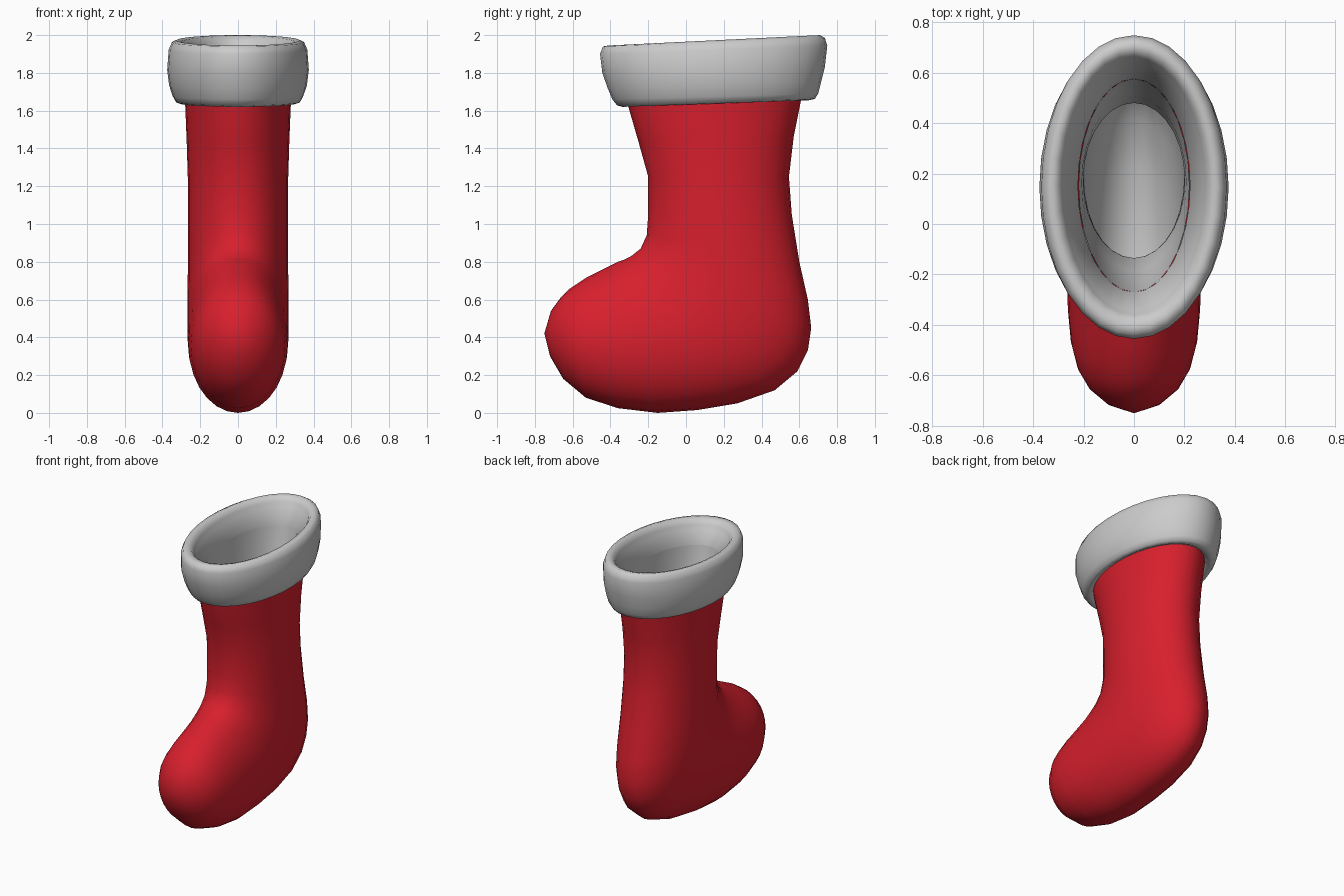
import bpy, bmesh, math
from mathutils import Vector

if "Cube" in bpy.data.objects:
    bpy.data.objects.remove(bpy.data.objects["Cube"])


def loft(name, rings, segs=28, tip=None, closed=False, flip=False, color=None):
    """Skin elliptical rings given as (front y, front z, back y, back z, half width)."""
    bm = bmesh.new()
    loops = []
    for fy, fz, by, bz, w in rings:
        f, b = Vector((0, fy, fz)), Vector((0, by, bz))
        mid, half = (f + b) / 2, (b - f) / 2
        loops.append([bm.verts.new(mid + half * math.cos(a) + Vector((w * math.sin(a), 0, 0)))
                      for a in (2 * math.pi * i / segs for i in range(segs))])
    pairs = list(zip(loops, loops[1:]))
    if closed:
        pairs.append((loops[-1], loops[0]))
    for p, q in pairs:
        for i in range(segs):
            j = (i + 1) % segs
            bm.faces.new((p[i], p[j], q[j], q[i]))
    if tip:
        t = bm.verts.new((0, *tip))
        for i in range(segs):
            bm.faces.new((loops[-1][i], loops[-1][(i + 1) % segs], t))
    bmesh.ops.recalc_face_normals(bm, faces=bm.faces[:])
    if flip:
        bmesh.ops.reverse_faces(bm, faces=bm.faces[:])
    for face in bm.faces:
        face.smooth = True
    mesh = bpy.data.meshes.new(name)
    bm.to_mesh(mesh)
    bm.free()
    obj = bpy.data.objects.new(name, mesh)
    bpy.context.collection.objects.link(obj)
    if color:
        mat = bpy.data.materials.new(name + "_color")
        mat.diffuse_color = color
        mat.use_nodes = True
        mat.node_tree.nodes["Principled BSDF"].inputs["Base Color"].default_value = mat.diffuse_color
        mesh.materials.append(mat)
    return obj


# Rings run down the leg, fan round the ankle and along the foot to the toe
sock = [
    (-.335, 1.80, .64, 1.83, .285), (-.305, 1.62, .61, 1.66, .28),
    (-.25, 1.43, .57, 1.46, .272), (-.20, 1.25, .545, 1.25, .266),
    (-.20, 1.05, .56, 1.05, .265), (-.208, .94, .60, .80, .265),
    (-.24, .87, .645, .60, .266), (-.29, .83, .663, .45, .267),
    (-.33, .81, .645, .33, .268), (-.36, .80, .59, .22, .268),
    (-.39, .785, .47, .12, .268), (-.43, .765, .27, .05, .268),
    (-.48, .74, .06, .015, .266), (-.53, .715, -.15, .0, .262),
    (-.575, .685, -.36, .025, .25), (-.62, .655, -.53, .08, .222),
    (-.66, .615, -.65, .18, .175), (-.715, .54, -.72, .30, .10),
]
loft("stocking", sock, tip=(-.75, .42), color=(.68, .014, .026, 1))

# Inner lining: same rings pulled inwards
t = .065
lining = []
for fy, fz, by, bz, w in sock[:-1]:
    d = Vector((by - fy, bz - fz)).normalized() * t
    lining.append((fy + d.x, fz + d.y, by - d.x, bz - d.y, w - t))
loft("lining", lining, tip=(-.68, .41), flip=True)

# Thick rolled cuff
cuff = [
    (-.27, 1.80, .575, 1.83, .222), (-.345, 1.88, .645, 1.93, .275),
    (-.36, 1.91, .66, 1.965, .285), (-.38, 1.937, .68, 1.992, .302),
    (-.41, 1.945, .71, 2.0, .325), (-.44, 1.94, .735, 1.985, .35),
    (-.455, 1.90, .748, 1.945, .367), (-.443, 1.80, .735, 1.83, .375),
    (-.415, 1.72, .715, 1.75, .365), (-.39, 1.66, .70, 1.69, .345),
    (-.365, 1.628, .682, 1.662, .328), (-.335, 1.62, .65, 1.655, .305),
    (-.305, 1.64, .615, 1.67, .275),
]
loft("cuff", cuff, segs=32, closed=True)
